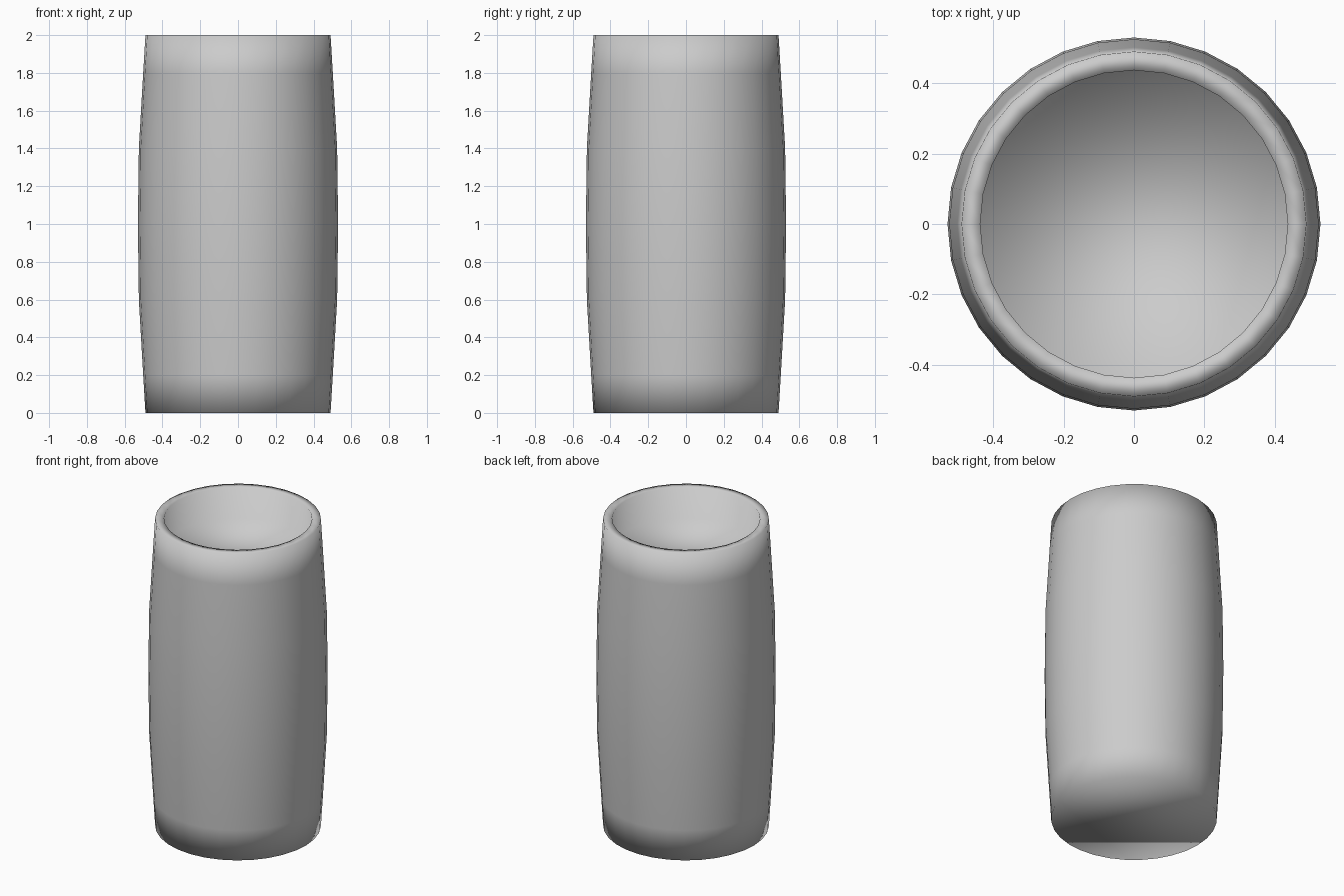
import bpy, bmesh, math

if "Cube" in bpy.data.objects:
    bpy.data.objects.remove(bpy.data.objects["Cube"])

SIDES = 32


def ring(bm, radius, z):
    step = 2 * math.pi / SIDES
    return [bm.verts.new((radius * math.cos(i * step), radius * math.sin(i * step), z))
            for i in range(SIDES)]


# Bulging outer wall, flat rim, then inner wall down to the floor
profile = [(0.49, 0.0), (0.502, 0.2), (0.525, 0.6), (0.53, 1.0), (0.525, 1.4),
           (0.502, 1.8), (0.49, 2.0), (0.437, 2.0), (0.437, 1.8)]

bm = bmesh.new()
rings = [ring(bm, r, z) for r, z in profile]
for low, high in zip(rings, rings[1:]):
    for i in range(SIDES):
        j = (i + 1) % SIDES
        bm.faces.new((low[i], low[j], high[j], high[i]))

# Base and inner floor
bm.faces.new(list(reversed(rings[0])))
bm.faces.new(rings[-1])
for face in bm.faces:
    face.smooth = True

mesh = bpy.data.meshes.new("barrel_cup")
bm.to_mesh(mesh)
bm.free()
barrel_cup = bpy.data.objects.new("barrel_cup", mesh)
bpy.context.collection.objects.link(barrel_cup)
